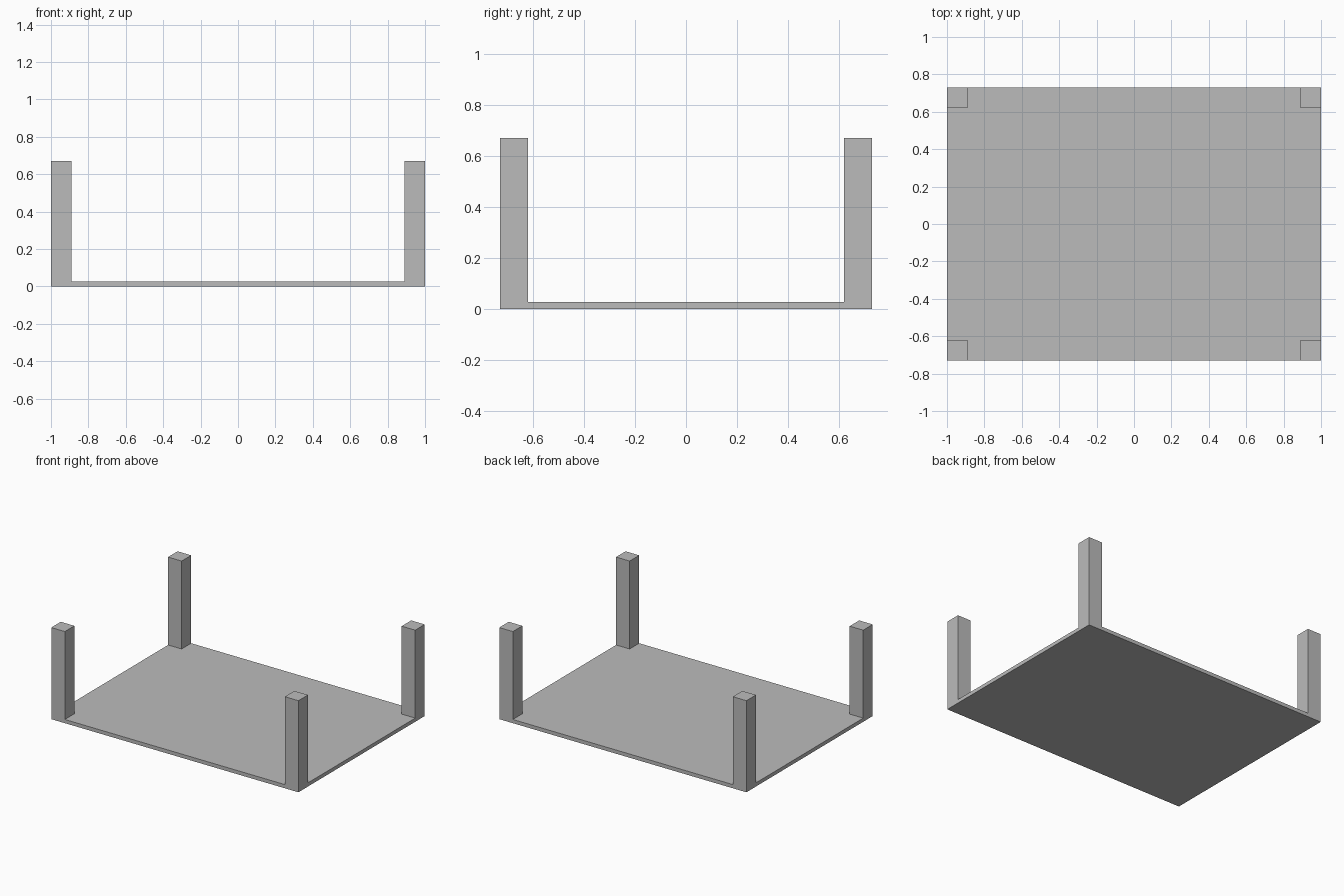
import bpy
import bmesh

cube = bpy.data.objects.get("Cube")
if cube:
    bpy.data.objects.remove(cube, do_unlink=True)

HALF_X, HALF_Y = 1.0, 0.73
BASE, POST, HEIGHT = 0.027, 0.11, 0.67

grey = bpy.data.materials.new("plain_grey")
grey.use_nodes = True
colour = (0.5, 0.5, 0.5, 1)
grey.diffuse_color = colour
grey.node_tree.nodes["Principled BSDF"].inputs["Base Color"].default_value = colour


def box(name, low, high, open_bottom=False):
    """Axis-aligned box between two corners."""
    bm = bmesh.new()
    bmesh.ops.create_cube(bm, size=1)
    for v in bm.verts:
        v.co = [(a + b) / 2 + c * (b - a) for a, b, c in zip(low, high, v.co)]
    if open_bottom:
        bm.normal_update()
        faces = [f for f in bm.faces if f.normal.z < -0.5]
        bmesh.ops.delete(bm, geom=faces, context="FACES_ONLY")
    mesh = bpy.data.meshes.new(name)
    bm.to_mesh(mesh)
    bm.free()
    mesh.materials.append(grey)
    obj = bpy.data.objects.new(name, mesh)
    bpy.context.collection.objects.link(obj)
    return obj


# Thin flat panel on the ground
box("base_panel", (-HALF_X, -HALF_Y, 0), (HALF_X, HALF_Y, BASE))

# Square posts, flush with the panel's corners
for side, sx in (("left", 1), ("right", -1)):
    for end, sy in (("front", -1), ("back", 1)):
        xs = sorted((sx * HALF_X, sx * (HALF_X - POST)))
        ys = sorted((sy * HALF_Y, sy * (HALF_Y - POST)))
        box(f"{end}_{side}_post", (xs[0], ys[0], BASE), (xs[1], ys[1], HEIGHT),
            open_bottom=True)
